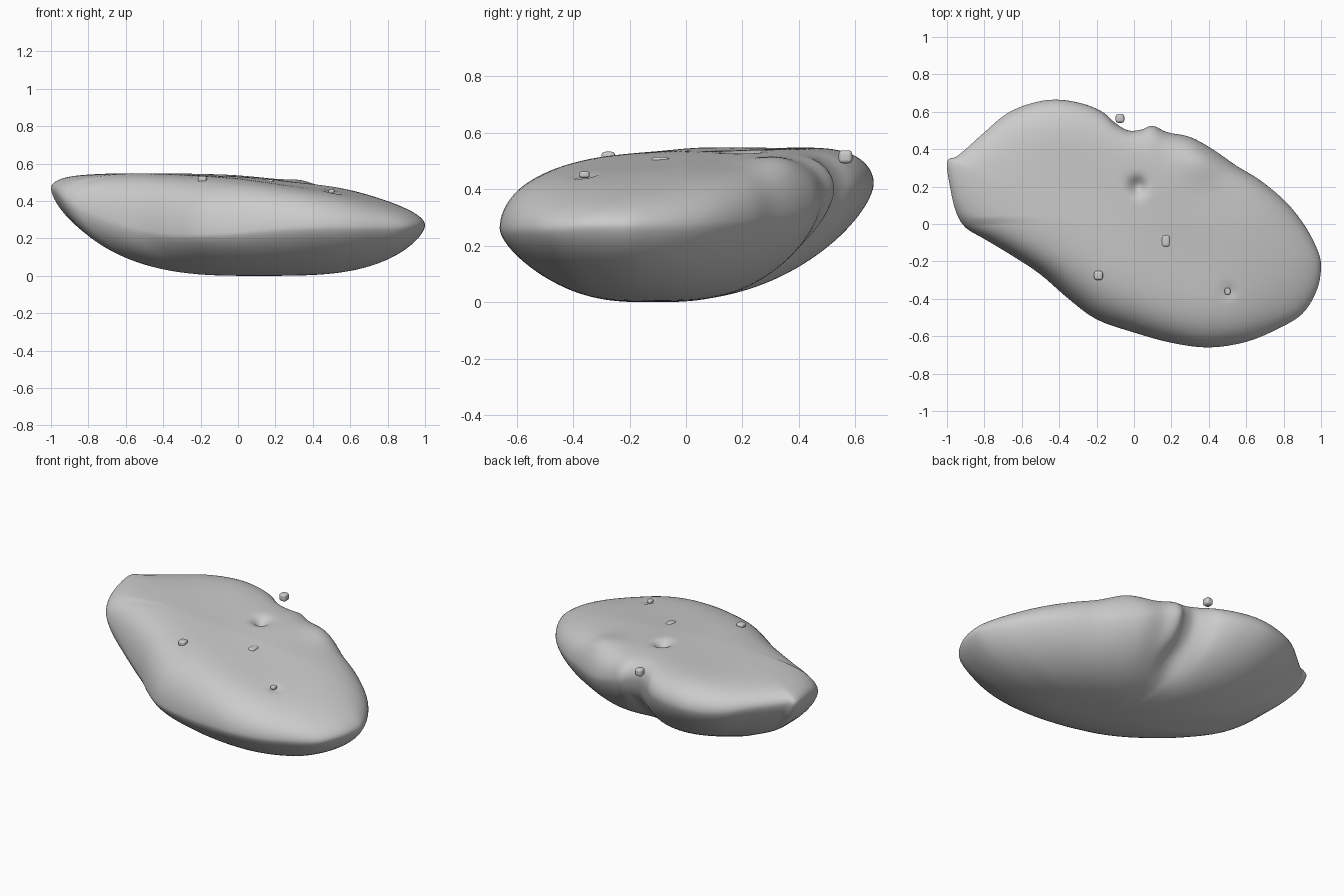
import bpy, bmesh, math
from mathutils import Vector

if "Cube" in bpy.data.objects:
    bpy.data.objects.remove(bpy.data.objects["Cube"])

# Widest outline of the stone: x, y and height of the rim
RIM = [(-1, .33, .47), (-.95, .36, .47), (-.9, .4, .46), (-.8, .49, .45), (-.68, .59, .43), (-.55, .645, .42),
       (-.42, .665, .42), (-.28, .645, .42), (-.17, .6, .42), (-.1, .54, .42), (-.03, .5, .43), (.04, .505, .42),
       (.1, .525, .4), (.18, .49, .37), (.3, .465, .34), (.42, .4, .32), (.55, .31, .3), (.68, .23, .29),
       (.82, .11, .28), (.92, -.02, .27), (.985, -.15, .27), (1, -.24, .27), (.975, -.36, .27), (.9, -.48, .26),
       (.77, -.56, .26), (.6, -.63, .26), (.4, -.66, .26), (.2, -.635, .25), (0, -.58, .23), (-.2, -.51, .22),
       (-.35, -.4, .22), (-.5, -.27, .24), (-.65, -.17, .28), (-.8, -.08, .34), (-.9, -.02, .39),
       (-.95, .06, .43), (-.98, .18, .46)]


def smooth_loop(pts, steps):
    """Closed Catmull-Rom curve through the points."""
    p, n, out = [Vector(q) for q in pts], len(pts), []
    for i in range(n):
        a, b, c, d = p[i - 1], p[i], p[(i + 1) % n], p[(i + 2) % n]
        for k in range(steps):
            t = k / steps
            out.append(.5 * (2 * b + (c - a) * t + (2 * a - 5 * b + 4 * c - d) * t * t
                             + (3 * b - a - 3 * c + d) * t ** 3))
    return out


def bump(x, y, cx, cy, r):
    return math.exp(-((x - cx) ** 2 + (y - cy) ** 2) / (r * r))


def top_height(x, y):
    h = .543 - .085 * max(0, x + .4) ** 2 + y * (.06 if y < 0 else .015)
    h += .035 * bump(x, y, .36, .36, .12)            # raised back ridge
    h -= .045 * bump(x, y, .02, .2, .045)            # round dent
    h -= .015 * bump(x, y, .51, -.36, .03)           # small pit
    return h + .004 * math.sin(9 * x + 5 * y) * math.sin(6 * y - 2 * x)


def upper(p, s, t):
    q = s.lerp(p, t ** 4)
    x, y = .05 + t * (q.x - .05), t * q.y
    e = 7 + 3 * max(0, -p.x) * (p.y > 0) + 2 * max(0, p.x) + 1 * max(0, p.y)
    return x, y, p.z + (top_height(x, y) - p.z) * math.sqrt(max(0, 1 - t ** e))


def lower(p, s, t):
    q = s.lerp(p, t ** 4)
    x, y = .08 + t * (q.x - .08), -.12 + t * (q.y + .12)
    e = 2.9 + max(0, p.x) - .9 * max(0, p.y) + 1.1 * min(0, p.y)
    z = p.z * (1 - max(0, 1 - t ** e) ** .64)
    z += .05 * bump(x, y, .04, .4, .09) * (1 - t ** 6)   # hollow under the notch
    return x, y, z


# Stone slab: rings from the top centre over the rim to the underside
loop = smooth_loop(RIM, 4)
m = len(loop)
soft = [sum((loop[(i + k) % m] for k in range(-10, 11)), Vector((0, 0, 0))) / 21 for i in range(m)]
pairs = list(zip(loop, soft))
N = 36
ts = [math.sin(k / N * math.pi / 2) for k in range(1, N + 1)]
bm = bmesh.new()
rings = [[bm.verts.new(upper(p, s, t)) for p, s in pairs] for t in ts]
rings += [[bm.verts.new(lower(p, s, t)) for p, s in pairs] for t in reversed(ts[:-1])]
for a, b in zip(rings, rings[1:]):
    for i in range(m):
        j = (i + 1) % m
        bm.faces.new((a[i], a[j], b[j], b[i]))
for ring, f in ((rings[0], upper), (rings[-1], lower)):
    c = bm.verts.new(f(*pairs[0], 0))
    for i in range(m):
        bm.faces.new((ring[i], ring[(i + 1) % m], c))
# Soften the rim
for _ in range(3):
    bmesh.ops.smooth_vert(bm, verts=[v for r in rings[N - 9:N + 8] for v in r], factor=.5,
                          use_axis_x=False, use_axis_y=False, use_axis_z=True)
bmesh.ops.recalc_face_normals(bm, faces=bm.faces)
for f in bm.faces:
    f.smooth = True
mesh = bpy.data.meshes.new("stone_slab")
bm.to_mesh(mesh)
bm.free()
bpy.context.collection.objects.link(bpy.data.objects.new("stone_slab", mesh))


# Small rounded pebbles on and beside the slab
def pebble(i, loc, size):
    bpy.ops.mesh.primitive_cube_add(size=1, location=loc)
    o = bpy.context.object
    o.name = f"pebble_{i}"
    o.scale = size
    bev = o.modifiers.new("round", 'BEVEL')
    bev.width, bev.segments = .3, 5
    bpy.ops.object.shade_smooth()


for i, (loc, size) in enumerate([((-.075, .565, .515), (.046, .048, .046)),
                                 ((-.19, -.275, .515), (.046, .048, .036)),
                                 ((.17, -.09, .5), (.042, .062, .03)),
                                 ((.5, -.36, .452), (.03, .036, .022))], 1):
    pebble(i, loc, size)
